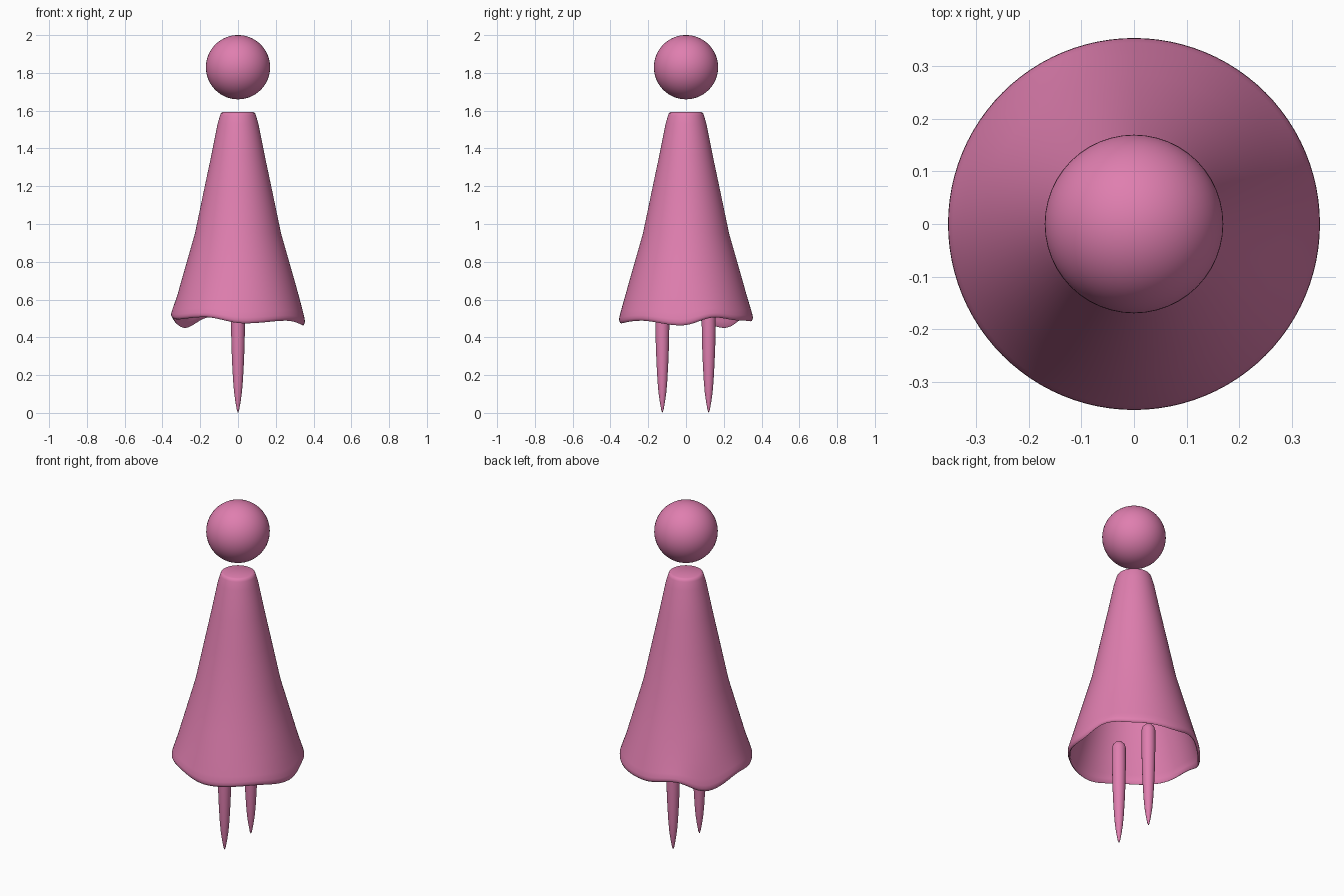
import bpy, bmesh, math

if "Cube" in bpy.data.objects:
    bpy.data.objects.remove(bpy.data.objects["Cube"])

pink = bpy.data.materials.new("pink")
pink.diffuse_color = (0.74, 0.21, 0.43, 1)
pink.use_nodes = True
pink.node_tree.nodes["Principled BSDF"].inputs["Base Color"].default_value = pink.diffuse_color


def finish(name, bm, angle=50):
    bmesh.ops.recalc_face_normals(bm, faces=bm.faces)
    mesh = bpy.data.meshes.new(name)
    bm.to_mesh(mesh)
    bm.free()
    obj = bpy.data.objects.new(name, mesh)
    bpy.context.collection.objects.link(obj)
    mesh.materials.append(pink)
    bpy.ops.object.select_all(action='DESELECT')
    obj.select_set(True)
    bpy.context.view_layer.objects.active = obj
    bpy.ops.object.shade_smooth_by_angle(angle=math.radians(angle))
    return obj


def lathe(profile, n, x=0, y=0, height=lambda z, a: z):
    """Closed surface of revolution; the profile starts and ends on the axis."""
    bm = bmesh.new()
    rings = []
    for r, z in profile:
        if r == 0:
            rings.append([bm.verts.new((x, y, z))] * n)
            continue
        angles = [2 * math.pi * i / n for i in range(n)]
        rings.append([bm.verts.new((x + r * math.cos(a), y + r * math.sin(a), height(z, a)))
                      for a in angles])
    for lo, hi in zip(rings, rings[1:]):
        for i in range(n):
            j = (i + 1) % n
            bm.faces.new(list(dict.fromkeys((lo[i], lo[j], hi[j], hi[i]))))
    return bm


# Wavy hem: (angle in degrees, height), eased between the points
HEM = [(-4, .463), (26, .505), (52, .49), (85, .485), (114, .508), (144, .45), (180, .505),
       (202, .495), (239, .507), (276, .474), (317, .488), (356, .463)]


def hem(a):
    d = math.degrees(a)
    if d > 356:
        d -= 360
    for (a0, z0), (a1, z1) in zip(HEM, HEM[1:]):
        if a0 <= d <= a1:
            t = (1 - math.cos(math.pi * (d - a0) / (a1 - a0))) / 2
            return z0 + (z1 - z0) * t


def cloak_height(z, a):
    # the waviness fades out a little way above the hem
    return z + (hem(a) - 0.48) * max(0, min(1, (0.62 - z) / 0.14))


# Head
bm = bmesh.new()
bmesh.ops.create_uvsphere(bm, u_segments=48, v_segments=32, radius=0.17)
bmesh.ops.translate(bm, verts=bm.verts, vec=(0, 0, 1.83))
finish("head", bm)

# Cloak: closed top, thin hollow wall
outer = [(0, 1.592), (.08, 1.592), (.09, 1.587), (.095, 1.575), (.108, 1.53), (.142, 1.36),
         (.18, 1.18), (.228, .95), (.285, .75), (.322, .62), (.345, .54), (.353, .51),
         (.354, .495), (.350, .483)]
inner = [(.345, .48), (.340, .485), (.339, .51), (.331, .54), (.308, .62), (.271, .75),
         (.214, .95), (.166, 1.18), (.128, 1.36), (.095, 1.53), (.08, 1.575), (0, 1.578)]
finish("cloak", lathe(outer + inner, 96, height=cloak_height))

# Legs: tapered to a point, rounded at the hidden top
leg = [(0, 0), (.006, .015), (.014, .06), (.021, .11), (.026, .17), (.031, .26), (.035, .36),
       (.037, .48), (.037, .585), (.032, .605), (.018, .62), (0, .625)]
for side, y in (("front", -.125), ("back", .12)):
    finish(side + "_leg", lathe(leg, 24, y=y))
